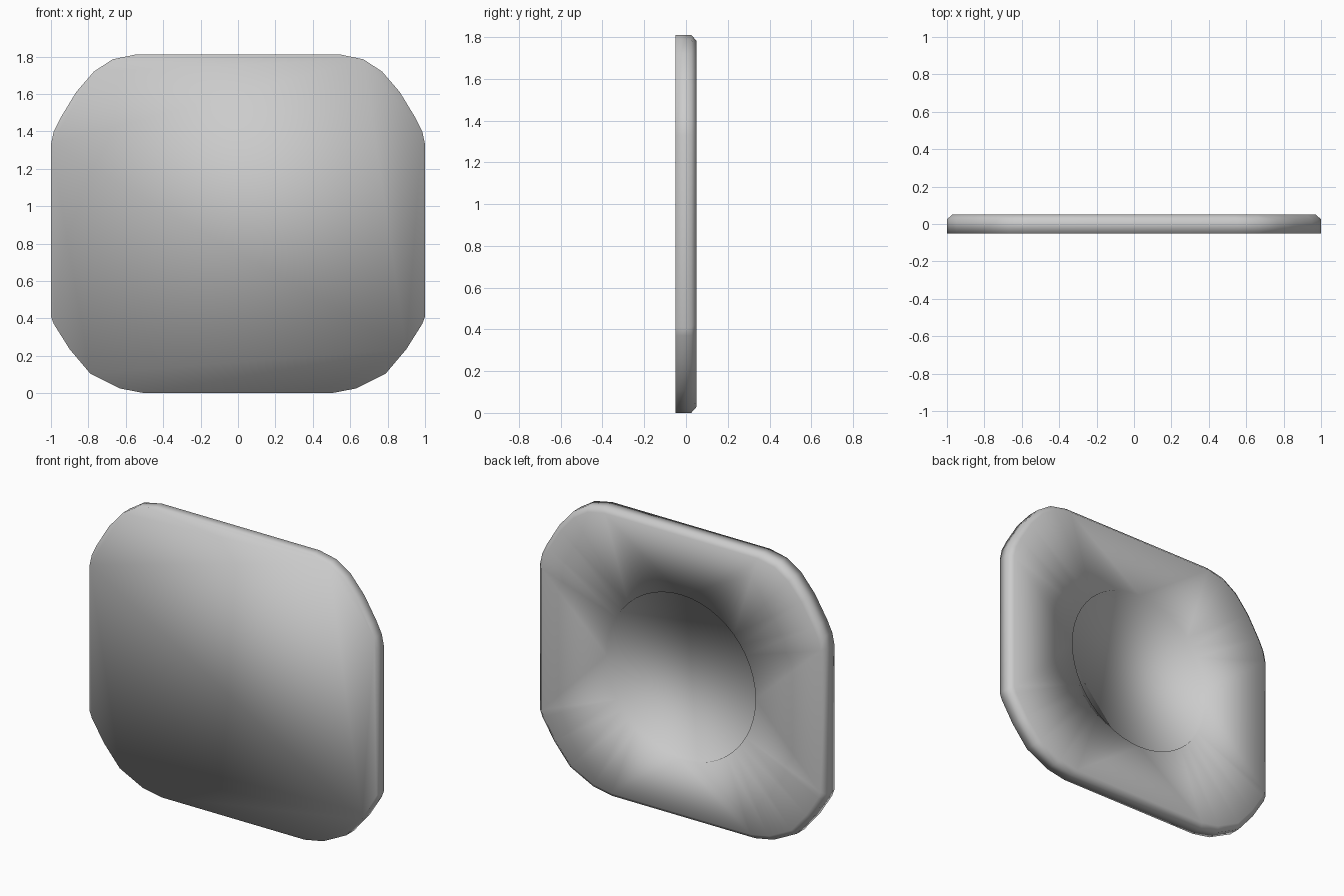
import bpy, bmesh, math

if "Cube" in bpy.data.objects:
    bpy.data.objects.remove(bpy.data.objects["Cube"])

# Right half of the outline (x, z), bottom to top
HALF = [(.50, 0), (.63, .025), (.79, .105), (.90, .235), (.985, .37), (1, .41),
        (1, 1.33), (.985, 1.40), (.95, 1.47), (.865, 1.61), (.77, 1.72),
        (.67, 1.785), (.55, 1.81)]
OUTLINE = HALF + [(-x, z) for x, z in reversed(HALF)]
MID_Z, DISH_Z, DISH_R = 0.905, 0.89, 0.52

bm = bmesh.new()


def ring(points, y):
    return [bm.verts.new((x, y, z)) for x, z in points]


def bridge(a, b):
    n = len(a)
    for i in range(n):
        j = (i + 1) % n
        bm.faces.new((a[i], a[j], b[j], b[i]))


def ring_edges(r):
    return [bm.edges.get((r[i], r[(i + 1) % len(r)])) for i in range(len(r))]


# Plate: flat front, straight sides, chamfered back edge
front = ring(OUTLINE, -0.05)
side = ring(OUTLINE, 0.025)
back = ring([(x * .972, MID_Z + (z - MID_Z) * .969) for x, z in OUTLINE], 0.05)
bm.faces.new(front)
bridge(front, side)
bridge(side, back)

# Round shallow recess in the back
circle = [(DISH_R * math.cos(math.tau * i / 48), DISH_Z + DISH_R * math.sin(math.tau * i / 48))
          for i in range(48)]
rim = ring(circle, 0.05)
floor = ring(circle, 0.02)
bridge(rim, floor)
bm.faces.new(floor)

# Back face between the outline and the recess
bmesh.ops.triangle_fill(bm, use_beauty=True, edges=ring_edges(back) + ring_edges(rim),
                        normal=(0, 1, 0))
bmesh.ops.recalc_face_normals(bm, faces=bm.faces[:])
for f in bm.faces:
    f.smooth = True

mesh = bpy.data.meshes.new("plate")
bm.to_mesh(mesh)
bm.free()
bpy.context.collection.objects.link(bpy.data.objects.new("plate", mesh))
